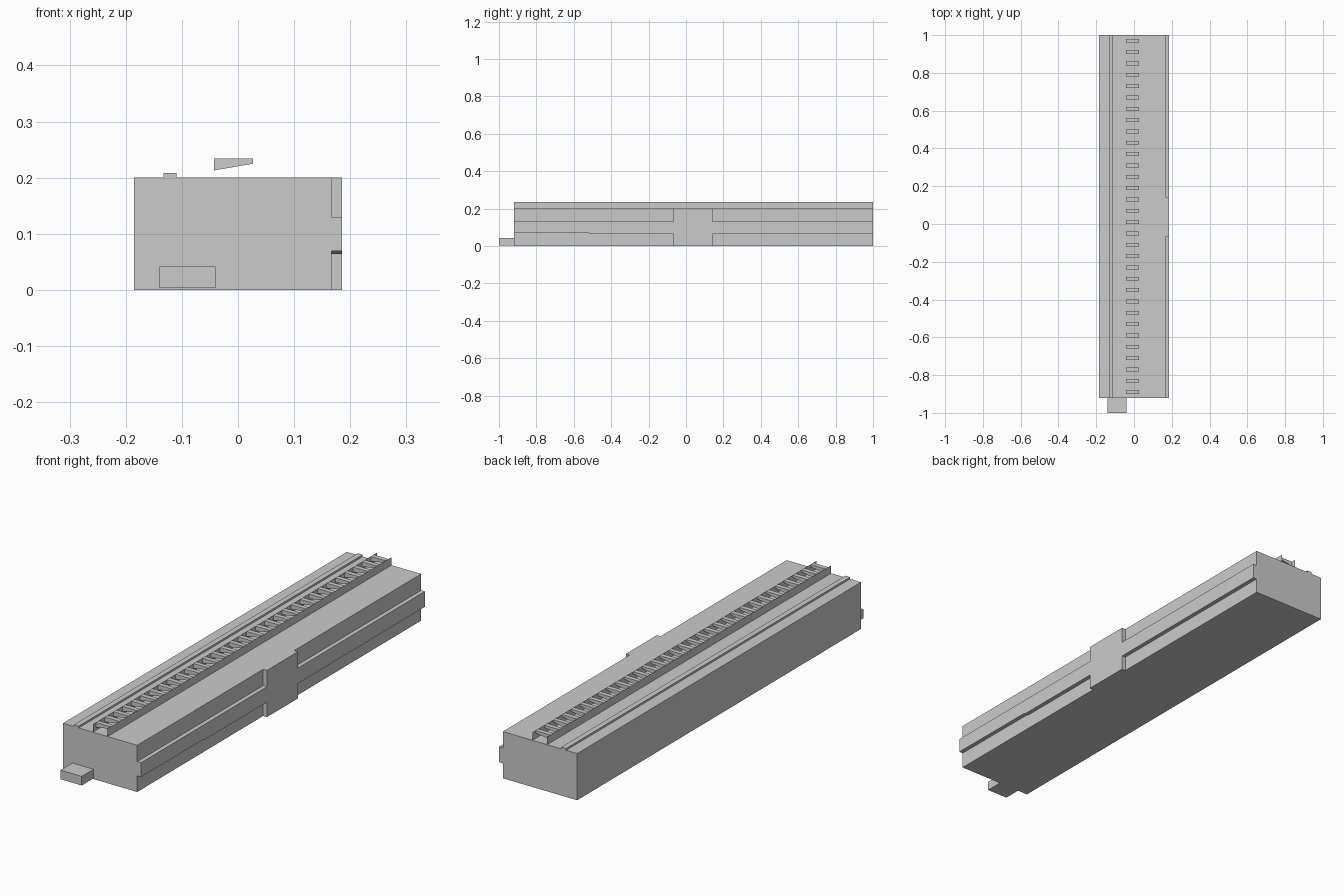
import bpy

if "Cube" in bpy.data.objects:
    bpy.data.objects.remove(bpy.data.objects["Cube"])

FRONT, BACK = -0.92, 1.0


def mesh_object(name, verts, faces):
    mesh = bpy.data.meshes.new(name)
    mesh.from_pydata(verts, [], faces)
    obj = bpy.data.objects.new(name, mesh)
    bpy.context.collection.objects.link(obj)
    return obj


def prism(name, profile, axis, lo, hi):
    """Extrude a 2D profile along x or y between lo and hi."""
    def place(p, d):
        return (d, p[0], p[1]) if axis == 'x' else (p[0], d, p[1])
    n = len(profile)
    verts = [place(p, d) for d in (lo, hi) for p in profile]
    faces = [tuple(range(n))[::-1], tuple(range(n, 2 * n))]
    faces += [(i, (i + 1) % n, (i + 1) % n + n, i + n) for i in range(n)]
    if axis == 'y':
        faces = [f[::-1] for f in faces]
    return mesh_object(name, verts, faces)


def box(name, x0, x1, y0, y1, z0, z1):
    return prism(name, [(x0, z0), (x1, z0), (x1, z1), (x0, z1)], 'y', y0, y1)


# Main long housing
box("main_body", -0.185, 0.167, FRONT, BACK, 0, 0.2)

# Raised relief on the right side: long band and central panel
prism("side_band", [(FRONT, 0.069), (-0.5, 0.068), (-0.49, 0.064), (BACK, 0.064),
                    (BACK, 0.13), (FRONT, 0.13)], 'x', 0.167, 0.185)
box("side_panel", 0.167, 0.185, -0.068, 0.142, 0, 0.2)

# Low strip along the top
box("top_strip", -0.133, -0.11, FRONT, BACK, 0.2, 0.208)

# Small step at the front end
box("front_step", -0.14, -0.04, -1.0, FRONT, 0.003, 0.042)

# Thin channel walls on the top
for name, x in (("channel_wall_left", -0.043), ("channel_wall_right", 0.027)):
    mesh_object(name, [(x, FRONT, 0.2), (x, BACK, 0.2), (x, BACK, 0.234), (x, FRONT, 0.234)],
                [(0, 1, 2, 3)])

# Row of wedge-shaped slats between the walls
slat = prism("channel_slats", [(-0.043, 0.213), (0.027, 0.225), (0.027, 0.234), (-0.043, 0.234)],
             'y', FRONT + 0.02, FRONT + 0.04)
array = slat.modifiers.new("repeat", 'ARRAY')
array.count = 32
array.use_relative_offset = False
array.use_constant_offset = True
array.constant_offset_displace = (0, 0.06, 0)
